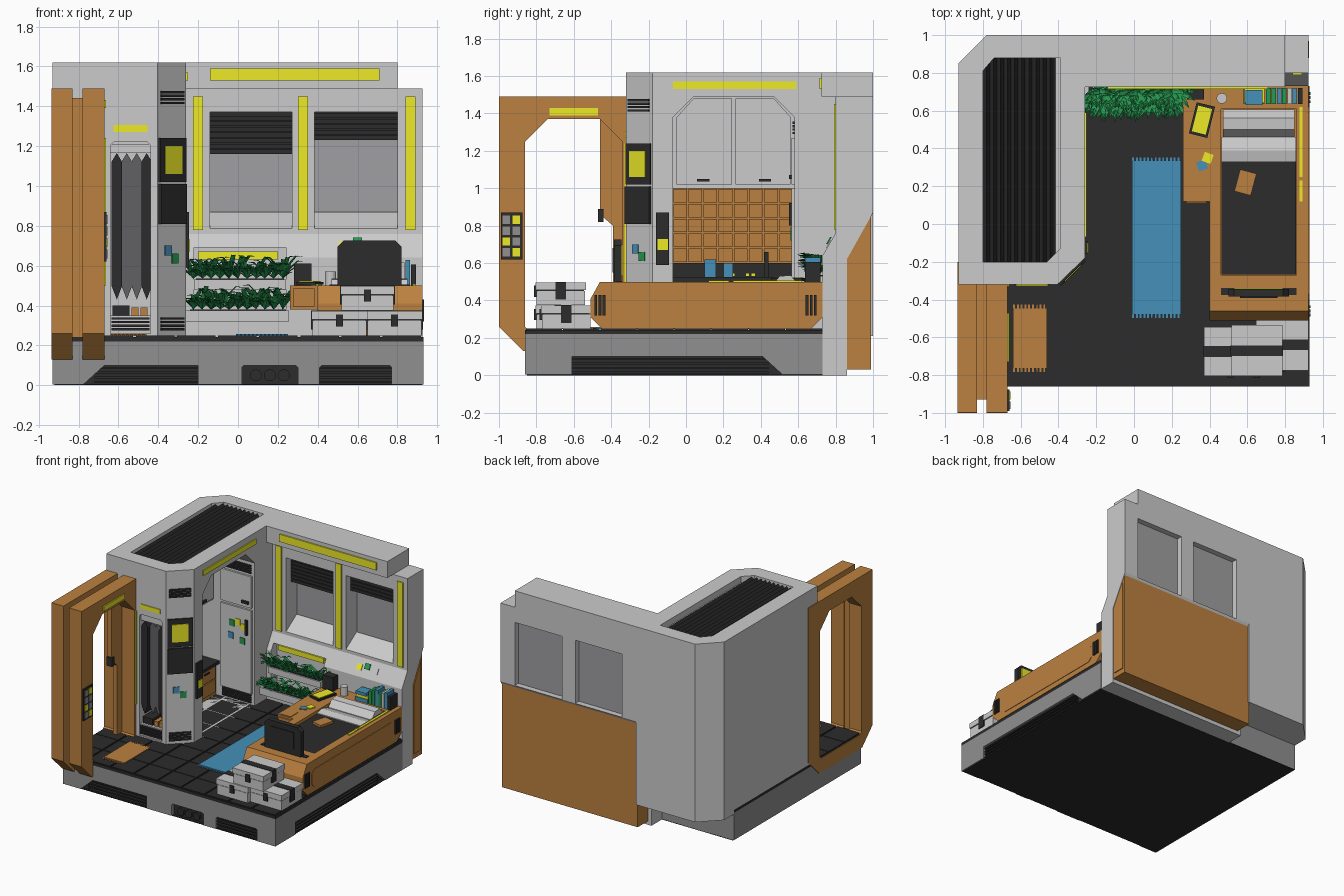
import bpy, bmesh, math, random
from mathutils import Vector, Matrix

if "Cube" in bpy.data.objects:
    bpy.data.objects.remove(bpy.data.objects["Cube"])

random.seed(4)
COL = dict(brown=(0.50, 0.22, 0.05), black=(0.025, 0.025, 0.025), yellow=(0.85, 0.83, 0.02),
           blue=(0.06, 0.28, 0.48), green=(0.02, 0.32, 0.08), dark=(0.28, 0.28, 0.28),
           glass=(0.35, 0.35, 0.36), coat=(0.12, 0.12, 0.13))


def finish(name, bm, col):
    bmesh.ops.recalc_face_normals(bm, faces=bm.faces[:])
    me = bpy.data.meshes.new(name)
    bm.to_mesh(me)
    bm.free()
    if col:
        m = bpy.data.materials.get(col) or bpy.data.materials.new(col)
        m.diffuse_color = (*COL[col], 1)
        m.use_nodes = True
        m.node_tree.nodes["Principled BSDF"].inputs["Base Color"].default_value = m.diffuse_color
        me.materials.append(m)
    ob = bpy.data.objects.new(name, me)
    bpy.context.collection.objects.link(ob)
    return ob


def boxes(name, items, col=None, loc=(0, 0, 0), rot=0):
    """One object made of boxes (x0, x1, y0, y1, z0, z1)."""
    bm = bmesh.new()
    for a, b, c, d, e, f in items:
        bmesh.ops.create_cube(bm, size=1, matrix=Matrix.Translation(((a+b)/2, (c+d)/2, (e+f)/2))
                              @ Matrix.Diagonal((b-a, d-c, f-e, 1)))
    ob = finish(name, bm, col)
    ob.location, ob.rotation_euler.z = loc, math.radians(rot)
    return ob


def prism(name, pts, axis, lo, hi, col=None):
    """Extrude a 2D outline along an axis: x takes (y,z), y takes (x,z), z takes (x,y)."""
    put = {'x': lambda p, t: (t, *p), 'y': lambda p, t: (p[0], t, p[1]), 'z': lambda p, t: (*p, t)}[axis]
    bm = bmesh.new()
    a, b = [[bm.verts.new(put(p, t)) for p in pts] for t in (lo, hi)]
    bm.faces.new(a)
    bm.faces.new(b)
    for i in range(len(pts)):
        j = (i+1) % len(pts)
        bm.faces.new((a[i], a[j], b[j], b[i]))
    return finish(name, bm, col)


def octo(a, b, c, d, k, m=None):
    """Rectangle with corners cut by k (m = cut of the lower corners)."""
    m = k if m is None else m
    low = [(a, c), (b, c)] if m == 0 else [(a, c+m), (a+m, c), (b-m, c), (b, c+m)]
    return low + [(b, d-k), (b-k, d), (a+k, d), (a, d-k)]


def cut(ob, *cutters):
    for c in cutters:
        mod = ob.modifiers.new('cut', 'BOOLEAN')
        mod.object, mod.operation, mod.solver = c, 'DIFFERENCE', 'EXACT'
        bpy.context.view_layer.objects.active = ob
        bpy.ops.object.modifier_apply(modifier=mod.name)
        bpy.data.objects.remove(c)


# base with vent notches, black underside and tiled floor
base = boxes('base', [(-.93, .93, -.86, .73, .004, .22)], 'dark')
cut(base, prism('c', [(-.78, -.1), (-.78, 0), (-.67, .1), (-.2, .1), (-.2, -.1)], 'y', -.9, -.82),
    prism('c', octo(.02, .30, -.1, .1, .01), 'y', -.9, -.82),
    prism('c', octo(.41, .77, -.1, .1, .01), 'y', -.9, -.82),
    prism('c', [(-.61, -.1), (-.61, .1), (.41, .1), (.52, 0), (.52, -.1)], 'x', .89, 1))
boxes('underside', [(-.92, .92, -.85, .73, 0, .006), (-.9, .9, -.83, .7, .005, .11)], 'black')
boxes('base_vent_ribs', [(-.72+.018*(k == 3), -.2, -.85, -.82, .01+.024*k, .02+.024*k) for k in range(4)]
      + [(.41, .77, -.85, -.82, .01+.024*k, .02+.024*k) for k in range(4)]
      + [(.88, .92, -.61, .44, .01+.024*k, .02+.024*k) for k in range(4)], 'black')
for i, x in enumerate((.09, .16, .23)):
    bpy.ops.mesh.primitive_cylinder_add(vertices=12, radius=.03, depth=.03, location=(x, -.835, .05),
                                        rotation=(math.pi/2, 0, 0))
    bpy.context.object.name = f'base_socket_{i}'
    bpy.context.object.data.materials.append(bpy.data.materials['black'])
boxes('floor', [(-.93, .93, -.86, .73, .22, .243)], 'black')
boxes('floor_tiles', [(x, x+.193, y, y+.193, .24, .25) for x in [-.925+.2063*i for i in range(9)]
                      for y in [-.855+.1985*j for j in range(8)]], 'black')

# corner tower with kitchen niche, wardrobe niche and roof well
tower = prism('tower', [(-.93, -.32), (-.405, -.32), (-.26, -.18), (-.26, 1), (-.78, 1), (-.93, .85)], 'z', .21, 1.62)
cut(tower, prism('c', octo(-.07, .58, .25, 1.49, .11, 0), 'x', -.86, -.2),
    prism('c', octo(-.64, -.44, .26, 1.22, .015, 0), 'y', -.5, -.11),
    prism('c', [(-.80, -.20), (-.46, -.20), (-.39, -.13), (-.39, .88), (-.74, .88), (-.80, .81)], 'z', 1.57, 1.7))
zig = [p for k in range(11) for p in ((-.80+.0373*k, 1.578), (-.781+.0373*k, 1.61))]
prism('roof_louvres', [(-.80, 1.55)] + zig[:-1] + [(-.39, 1.55)], 'y', -.20, .88, 'black')

# beam and rear wall with two windows
boxes('roof_beam', [(-.27, .80, .725, 1, 1.49, 1.62)])
wall = prism('rear_wall', [(.73, 0), (.86, 0), (.86, .62), (1, .87), (1, 1.49), (.8, 1.49), (.8, .76), (.73, .64)],
             'x', -.3, .925)
wins = ((-.14, .27, 1.16), (.385, .80, 1.23))
cut(wall, *[prism('c', [(.7, .72), (.93, .87), (1.1, .87), (1.1, 1.37), (.7, 1.37)], 'x', a, b) for a, b, _ in wins],
    boxes('c', [(-.22, .24, .6, .80, .36, .69)]))
for i, (a, b, z) in enumerate(wins):
    boxes(f'window_glass_{i}', [(a, b, .94, .955, .86, 1.37)], 'glass')
    n = int((1.37-z)/.028)
    boxes(f'window_blind_{i}', [(a, b, .86, .885, z+k*.028, z+k*.028+.023) for k in range(n)]
          + [(a, b, .89, .9, z, 1.37)], 'black')
prism('rear_panel', [(.855, .03), (.99, .03), (.99, .86), (.855, .62)], 'x', -.27, .92, 'brown')
prism('rear_panel_inset', [(.88, .07), (.97, .07), (.97, .79), (.88, .61)], 'x', .9, .926, 'brown')
boxes('wall_lights', [(x, x+.05, .79, .805, .78, 1.45) for x in (-.225, .30, .84)]
      + [(-.14, .71, .715, .73, 1.53, 1.59), (-.2, .2, .785, .80, .63, .67), (-.625, -.455, -.327, -.31, 1.27, 1.305),
         (-.265, -.252, -.07, .59, 1.53, 1.57)], 'yellow')

# doorway: two thick frames and a half-open leaf on the left
for i, (a, b) in enumerate(((-.935, -.83), (-.78, -.67))):
    fr = prism(f'door_frame_{i}', octo(-1, -.2, .13, 1.49, .001, .13), 'x', a, b, 'brown')
    cut(fr, prism('c', octo(-.86, -.34, .24, 1.37, .12, .02), 'x', -1.2, 0))
prism('door_leaf', [(-.46, 1.44), (-.46, .86), (-.39, .80), (-.39, .22), (-.21, .22), (-.21, 1.44)], 'x', -.82, -.785, 'brown')
boxes('door_track', [(-.83, -.78, -.93, -.21, 1.40, 1.44), (-.83, -.78, -.93, -.87, .24, 1.42)], 'brown')
boxes('door_handle', [(-.825, -.775, -.47, -.44, .82, .89), (-.68, -.66, -.99, -.875, .62, .87)], 'black')
boxes('keypad_keys', [(-.665, -.655, -.98+.052*i, -.94+.052*i, .635+.058*k, .68+.058*k)
                      for i in (0, 1) for k in range(4) if (i+k) % 3 != 1], 'dark')
boxes('door_lights', [(-.675, -.662, -.73, -.47, 1.39, 1.43), (-.675, -.662, -.33, -.321, .5, 1.24)]
      + [(-.665, -.655, -.98+.052*i, -.94+.052*i, .635+.058*k, .68+.058*k)
         for i in (0, 1) for k in range(4) if (i+k) % 3 == 1], 'yellow')

# control pillar on the chamfered corner (built flat, turned 45 degrees)
P = dict(loc=(-.3325, -.25, 0), rot=45)
boxes('pillar_panel', [(-.092, .092, -.012, .01, 1.02, 1.24), (-.092, .092, -.018, .01, .81, 1.01)]
      + [(-.08, .08, -.01, .01, z+.018*k, z+.018*k+.012) for z in (1.41, .275) for k in range(4)], 'black', **P)
boxes('pillar_screen', [(-.06, .06, -.017, 0, 1.06, 1.20)], 'yellow', **P)
boxes('pillar_note_blue', [(-.05, -.005, -.006, .005, .65, .70)], 'blue', **P)
boxes('pillar_note_green', [(.0, .045, -.006, .005, .61, .66)], 'green', **P)
boxes('side_panel', [(-.27, -.245, -.16, -.09, .59, .87)], 'black')
boxes('side_button', [(-.25, -.24, -.153, -.097, .67, .73)], 'yellow')

# wardrobe: hanging coats, shoe shelf, vent
for i in range(4):
    x, w = -.635+.05*i, .054
    prism(f'coat_{i}', [(x+w/2, .43), (x, .5), (x, 1.12), (x+w/2, 1.165), (x+w, 1.12), (x+w, .5)], 'y',
          -.30+.03*(i in (1, 2)), -.14, 'black' if i in (0, 3) else 'coat')
boxes('wardrobe_shelf', [(-.64, -.44, -.31, -.11, .26, .35), (-.64, -.44, -.30, -.11, 1.165, 1.21)])
boxes('shoes_black', [(-.63, -.545, -.29, -.14, .35, .40)]
      + [(-.635, -.445, -.322, -.31, .275+.018*k, .287+.018*k) for k in range(4)], 'black')
boxes('shoes_brown', [(-.535, -.50, -.29, -.15, .35, .39), (-.49, -.455, -.29, -.15, .35, .39)], 'brown')

# kitchen: drawers, worktop, tiles, wall cupboards
boxes('kitchen_base', [(-.86, -.60, -.07, .58, .25, .50)]
      + [(-.61, -.59, -.05+.21*i, .14+.21*i, .28+.11*k, .38+.11*k) for i in range(3) for k in range(2)], 'brown')
boxes('worktop', [(-.86, -.57, -.07, .58, .50, .525), (-.86, -.83, -.07, .58, .52, .60)]
      + [(-.59, -.58, y, y+.06, .46, .47) for y in (0, .21, .42)] + [(-.74, -.72, .42, .44, .52, .66)], 'black')
boxes('worktop_buttons', [(-.835, -.825, y, y+.018, .53, .545) for y in (.21, .24, .32, .35)], 'yellow')
boxes('splash_tiles', [(-.86, -.845, -.07, .58, .6, 1)]
      + [(-.85, -.835, -.068+.081*i, .005+.081*i, .605+.08*k, .677+.08*k) for i in range(8) for k in range(5)], 'brown')
prism('wall_cupboard', octo(-.07, .58, 1.0, 1.49, .11, 0), 'x', -.86, -.62)
prism('cupboard_door_l', [(-.05, 1.02), (.245, 1.02), (.245, 1.48), (.04, 1.48), (-.05, 1.38)], 'x', -.63, -.605)
prism('cupboard_door_r', [(.56, 1.02), (.265, 1.02), (.265, 1.48), (.47, 1.48), (.56, 1.38)], 'x', -.63, -.605)
boxes('cupboard_handles', [(-.61, -.59, y, y+.065, 1.035, 1.05) for y in (.06, .39)], 'black')
boxes('kitchen_jars', [(-.8, -.74, .1, .16, .525, .62), (-.8, -.75, .2, .25, .525, .6)], 'blue')

# tall locker on the end face of the niche
boxes('locker_doors', [(-.55, -.28, .565, .585, .34, 1.0), (-.55, -.28, .565, .585, 1.02, 1.27)])
boxes('locker_handles', [(-.36, -.30, .55, .57, 1.05, 1.07), (-.33, -.31, .55, .57, .80, .92)]
      + [(-.54, -.29, .57, .585, z+.018*k, z+.018*k+.012) for z in (.265, 1.29) for k in range(4)], 'black')
for i, (x, z, c) in enumerate(((-.42, .86, 'yellow'), (-.48, .74, 'blue'), (-.38, .72, 'green'), (-.47, .84, 'green'), (-.37, .83, 'yellow'))):
    boxes(f'locker_note_{i}', [(x, x+.045, .56, .566, z, z+.05)], c)

# planter with two tiers of leafy plants
boxes('planter_troughs', [(-.26, .255, .64, .75, .32, .375), (-.22, .24, .69, .80, .48, .53)])
boxes('planter_soil', [(-.24, .24, .65, .74, .37, .38), (-.21, .23, .70, .79, .525, .535)], 'black')


def plants(name, y, z, n):
    bm = bmesh.new()
    for i in range(n):
        c = Vector((-.225 + .45*i/(n-1), y, z))
        for k in range(13):
            a = random.uniform(-math.pi, .25) if k % 4 else random.uniform(-2.2, -.9)
            L, lift = random.uniform(.07, .12), random.uniform(.5, 1.5)
            d = Vector((math.cos(a), math.sin(a), 0))
            s = Vector((-d.y, d.x, 0))
            rows = []
            for t, w in ((0, .004), (.35, .014), (.7, .011)):
                p = c + d*L*t + Vector((0, 0, L*lift*(1.5*t - .75*t*t)))
                rows.append([bm.verts.new(q) for q in (p-s*w+Vector((0, 0, .005)), p, p+s*w+Vector((0, 0, .005)))])
            tip = bm.verts.new(c + d*L*1.05 + Vector((0, 0, L*lift*.68)))
            for r, q in zip(rows, rows[1:]):
                for j in (0, 1):
                    bm.faces.new((r[j], r[j+1], q[j+1], q[j]))
            for j in (0, 1):
                bm.faces.new((rows[2][j], rows[2][j+1], tip))
    finish(name, bm, 'green')


plants('plants_lower', .66, .38, 11)
plants('plants_upper', .71, .535, 11)

# bed with well, bedding, vents and lights
bed = prism('bed_frame', [(-.45, .25), (-.51, .31), (-.51, .41), (-.46, .5), (.73, .5), (.73, .31), (.67, .25)],
            'x', .40, .925, 'brown')
cut(bed, boxes('c', [(.46, .86, -.27, .61, .40, .6)]))
prism('bed_side_panel', octo(-.40, .62, .29, .43, .03), 'x', .9, .929, 'brown')
boxes('bed_blanket', [(.462, .858, -.268, .34, .39, .475)], 'black')
prism('bed_sheet', [(.33, .42), (.33, .482), (.39, .495), (.46, .475), (.46, .42)], 'x', .462, .858)
prism('pillow', [(.46, .42), (.46, .48), (.50, .53), (.56, .535), (.605, .48), (.605, .42)], 'x', .47, .85)
boxes('bed_vents', [(.91, .934, y+.022*k, y+.022*k+.015, .32, .43) for y in (-.49, .64) for k in range(3)]
      + [(.46, .86, -.375, -.34, .495, .505)], 'black')
boxes('bed_lights', [(.875, .893, .25, .62, .49, .507), (.875, .893, .12, .23, .49, .507)], 'yellow')
prism('bed_screen', octo(.50, .82, .50, .725, .03, 0), 'y', -.385, -.345, 'black')
boxes('bed_screen_glow', [(.53, .79, -.347, -.338, .53, .70)], 'yellow')
boxes('bed_screen_back', [(.56, .76, -.392, -.38, .55, .68)], 'black')

# desk beside the bed and the things on it
prism('desk', [(.12, .38), (.12, .50), (.73, .50), (.73, .38)], 'x', .26, .41, 'brown')
boxes('desk_drawer', [(.275, .385, .112, .13, .395, .485), (.28, .37, .13, .22, .49, .504)], 'brown')
boxes('tablet', [(-.05, .05, -.085, .085, 0, .014)], 'black', (.36, .55, .505), -14)
boxes('tablet_screen', [(-.038, .038, -.07, .07, .01, .018)], 'yellow', (.36, .55, .505), -14)
boxes('desk_speaker', [(.28, .37, .66, .72, .5, .61)], 'black')
boxes('note_blue', [(-.025, .025, -.025, .025, 0, .006)], 'blue', (.36, .31, .5), 20)
boxes('note_yellow', [(-.025, .025, -.025, .025, 0, .007)], 'yellow', (.39, .35, .5), -20)
bpy.ops.mesh.primitive_cylinder_add(vertices=14, radius=.028, depth=.07, location=(.465, .665, .535))
bpy.context.object.name = 'mug'
boxes('books_flat', [(.58, .69, .635, .72, .5, .53), (.59, .68, .63, .71, .555, .58)], 'blue')
boxes('book_yellow', [(.585, .69, .64, .72, .53, .555)], 'yellow')
for i, c in enumerate(('green', 'green', 'blue', 'green', None, 'blue', 'black')):
    boxes(f'book_{i}', [(.70+.028*i, .724+.028*i, .635, .72, .5, .605+.012*(i % 3))], c)
boxes('book_on_bed', [(-.045, .045, -.06, .06, 0, .018)], 'brown', (.59, .22, .475), -15)
for i, (x, c) in enumerate(((.53, 'yellow'), (.60, 'green'), (.67, None))):
    o = boxes(f'wall_note_{i}', [(-.022, .022, -.005, .003, -.022, .022)], c, (x, .765, .70+.02*(i % 2)), 0)
    o.rotation_euler.x = -math.radians(30)

# rugs with fringes
for n, c, (x0, x1, y0, y1) in (('runner_rug', 'blue', (-.01, .25, -.48, .335)), ('door_mat', 'brown', (-.64, -.46, -.765, -.445))):
    k = int((x1-x0)/.02)
    boxes(n, [(x0, x1, y0, y1, .248, .258)] + [(x0+.02*i, x0+.02*i+.01, y0-.018, y1+.018, .248, .254) for i in range(k+1)
                                               if x0+.02*i+.01 <= x1], c)

# storage crates with bands and latches
for i, (x, y, z, w, d) in enumerate(((.375, -.80, .25, .27, .25), (.65, -.77, .25, .27, .26), (.52, -.80, .375, .26, .26))):
    h = .122
    boxes(f'crate_{i}', [(x, x+w, y, y+d, z, z+.075), (x-.005, x+w+.005, y-.005, y+d+.005, z+.08, z+h)])
    boxes(f'crate_band_{i}', [(x-.008, x+w+.008, y+d/2-.028, y+d/2+.028, z+.03, z+h+.003),
                              (x+w/2-.018, x+w/2+.018, y-.012, y+.02, z+.045, z+.105),
                              (x+.005, x+w-.005, y+.005, y+d-.005, z+.07, z+.085)], 'black')
